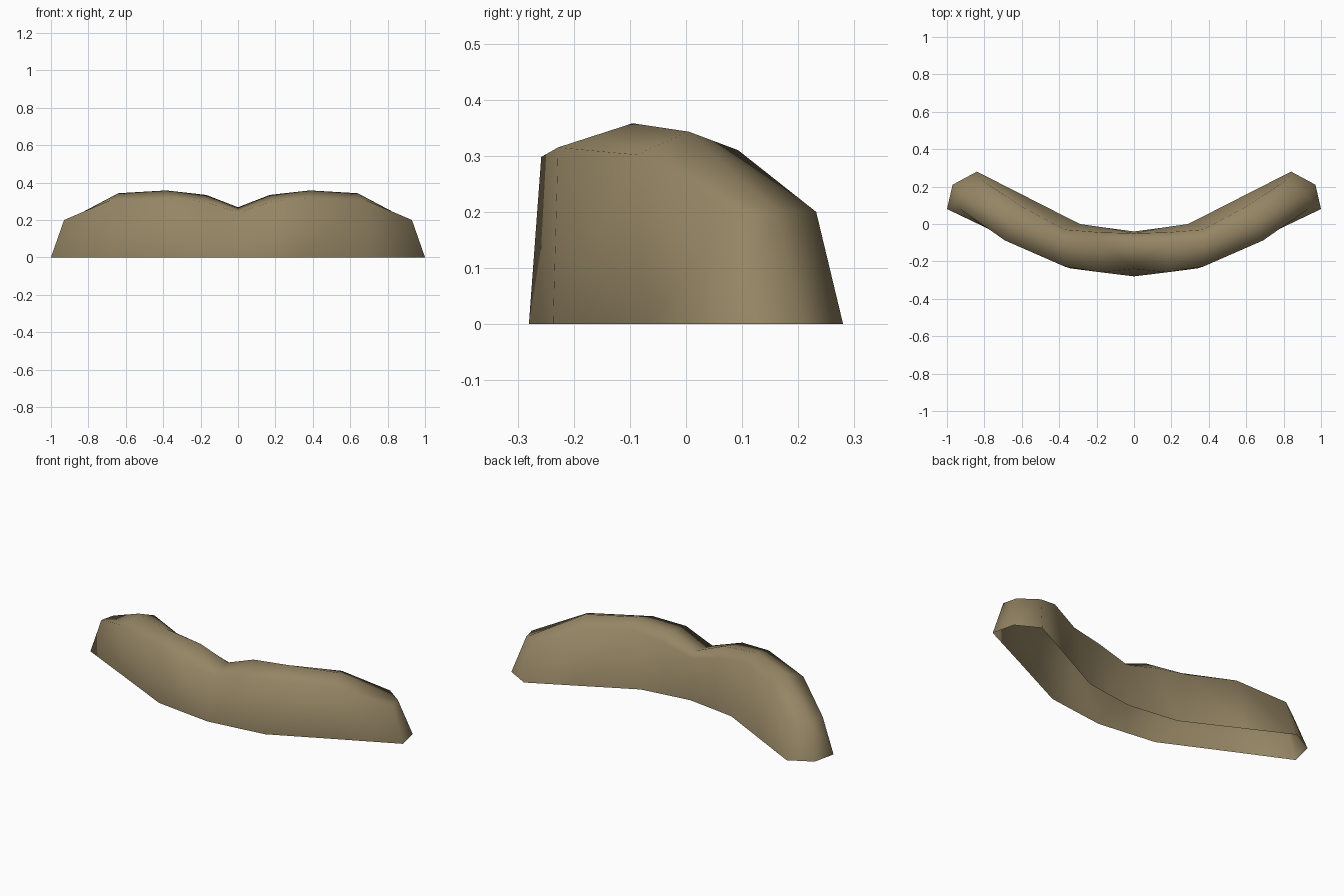
import bpy, bmesh

if "Cube" in bpy.data.objects:
    bpy.data.objects.remove(bpy.data.objects["Cube"])

# Cross-sections of the right half, from the middle to the end:
# front foot, front shoulder, ridge, back shoulder, back foot
sections = [
    [(0, -.28, 0), (0, -.24, .24), (0, -.09, .268), (0, -.05, .24), (0, -.04, 0)],
    [(.18, -.258, 0), (.18, -.258, .298), (.17, -.10, .334), (.18, -.045, .288), (.15, -.02, 0)],
    [(.34, -.237, 0), (.37, -.228, .315), (.385, -.095, .358), (.37, -.03, .315), (.29, 0, 0)],
    [(.69, -.068, 0), (.69, -.088, .302), (.64, .005, .343), (.60, .093, .31), (.60, .158, 0)],
    [(1, .08, 0), (.93, .08, .2), (.91, .16, .2), (.81, .232, .2), (.84, .28, 0)],
]

bm = bmesh.new()
rings = [[bm.verts.new(p) for p in s] for s in sections]

# Skin between neighbouring sections (underside stays open)
for a, b in zip(rings, rings[1:]):
    for i in range(4):
        bm.faces.new((a[i], b[i], b[i + 1], a[i + 1]))

# Rounded end cap
f0, f1, r, b1, b0 = rings[-1]
m = bm.verts.new((.97, .21, 0))
bm.faces.new((f0, m, r, f1))
bm.faces.new((m, b0, b1, r))

# Mirror to the left half and weld the middle
geom = bm.verts[:] + bm.edges[:] + bm.faces[:]
bmesh.ops.mirror(bm, geom=geom, axis='X', merge_dist=0.001)
bmesh.ops.remove_doubles(bm, verts=bm.verts[:], dist=0.0005)
bmesh.ops.recalc_face_normals(bm, faces=bm.faces[:])
top = max(bm.faces, key=lambda f: f.calc_center_median().z)
if top.normal.z < 0:
    bmesh.ops.reverse_faces(bm, faces=bm.faces[:])
for f in bm.faces:
    f.smooth = True

mesh = bpy.data.meshes.new("curved_mound")
bm.to_mesh(mesh)
bm.free()
mat = bpy.data.materials.new("sandy_brown")
mat.diffuse_color = (.30, .235, .128, 1)
mat.use_nodes = True
mat.node_tree.nodes["Principled BSDF"].inputs["Base Color"].default_value = mat.diffuse_color
mesh.materials.append(mat)
bpy.context.collection.objects.link(bpy.data.objects.new("curved_mound", mesh))
